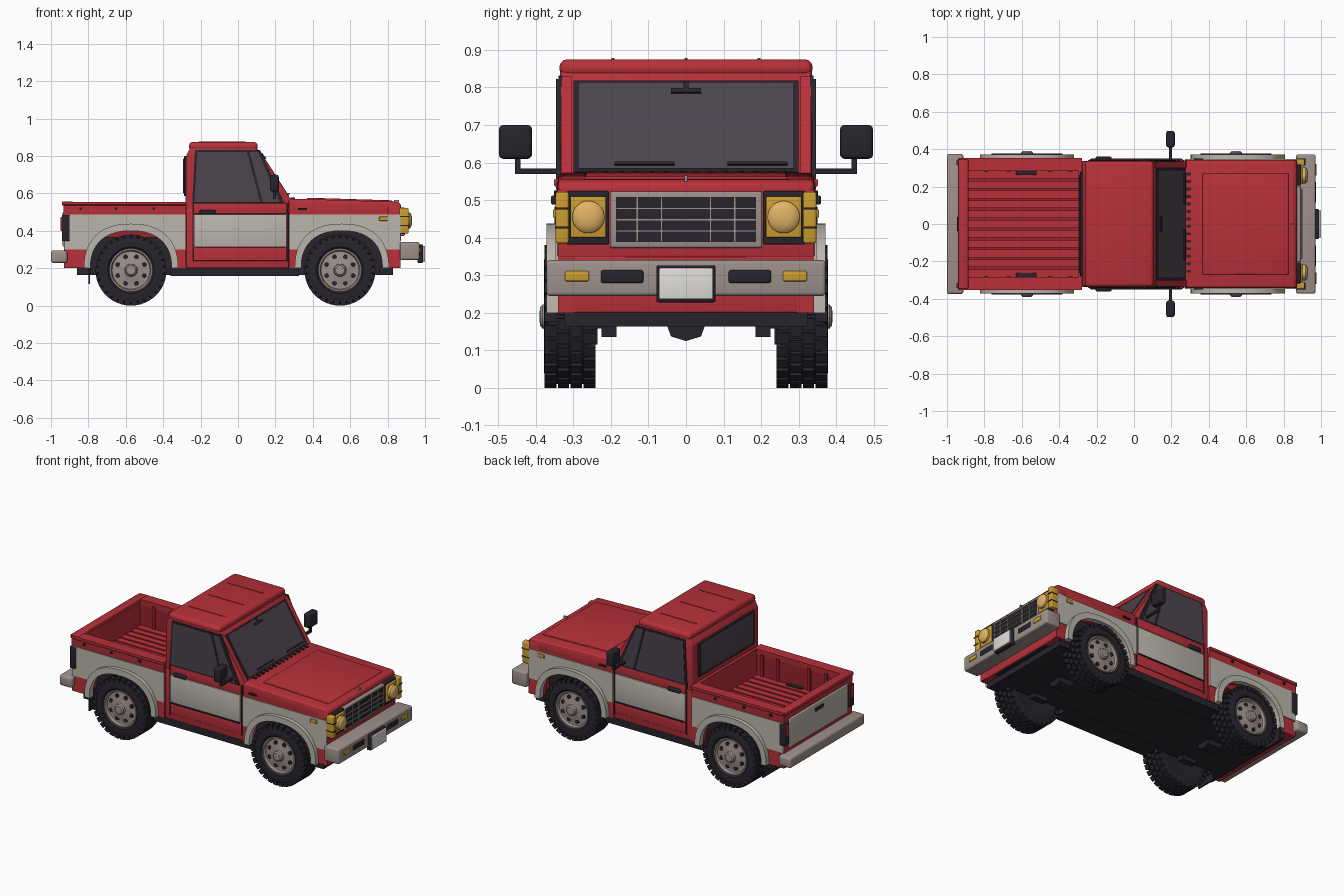
import bpy, bmesh, math
from mathutils import Matrix, Vector

if "Cube" in bpy.data.objects:
    bpy.data.objects.remove(bpy.data.objects["Cube"])

def mat(name, r, g, b):
    m = bpy.data.materials.new(name)
    m.diffuse_color = (r, g, b, 1)
    m.use_nodes = True
    m.node_tree.nodes["Principled BSDF"].inputs["Base Color"].default_value = m.diffuse_color
    return m

RED = mat("red paint", .48, .03, .042)
DRED = mat("bed red", .30, .018, .025)
GREY = mat("light grey", .50, .47, .42)
METAL = mat("warm metal", .34, .28, .26)
DARK = mat("dark", .02, .018, .025)
GLASS = mat("glass", .075, .058, .075)
AMBER = mat("amber", .60, .34, .03)
LENS = mat("lens", .75, .45, .13)
WHITE = mat("plate white", .75, .73, .70)

def finish(bm, name, m, mirror=False):
    if mirror:  # copy across the y = 0 plane
        new = bmesh.ops.duplicate(bm, geom=bm.verts[:] + bm.edges[:] + bm.faces[:])["geom"]
        for v in new:
            if isinstance(v, bmesh.types.BMVert):
                v.co.y = -v.co.y
    bmesh.ops.recalc_face_normals(bm, faces=bm.faces[:])
    me = bpy.data.meshes.new(name)
    bm.to_mesh(me)
    bm.free()
    me.polygons.foreach_set("use_smooth", [True] * len(me.polygons))
    me.set_sharp_from_angle(angle=math.radians(35))
    me.materials.append(m)
    ob = bpy.data.objects.new(name, me)
    bpy.context.collection.objects.link(ob)
    return ob

def add_prism(bm, pts, a, b, axis):
    put = {"x": lambda p, d: (d, p[0], p[1]), "y": lambda p, d: (p[0], d, p[1]),
           "z": lambda p, d: (p[0], p[1], d)}[axis]
    lo = [bm.verts.new(put(p, a)) for p in pts]
    hi = [bm.verts.new(put(p, b)) for p in pts]
    bm.faces.new(lo)
    bm.faces.new(hi[::-1])
    for i in range(len(pts)):
        j = (i + 1) % len(pts)
        bm.faces.new((lo[i], hi[i], hi[j], lo[j]))

def prism(name, pts, a, b, axis, m, bev=0, mirror=False):
    bm = bmesh.new()
    add_prism(bm, pts, a, b, axis)
    if bev:
        bmesh.ops.recalc_face_normals(bm, faces=bm.faces[:])
        bmesh.ops.bevel(bm, geom=bm.edges[:], offset=bev, segments=3, profile=.5, affect="EDGES")
    return finish(bm, name, m, mirror)

def rect(a, b, c, d):
    return [(a, c), (b, c), (b, d), (a, d)]

def box(name, x0, x1, y0, y1, z0, z1, m, bev=0, mirror=False):
    return prism(name, rect(x0, x1, y0, y1), z0, z1, "z", m, bev, mirror)

def boxes(name, lst, m, mirror=False):
    bm = bmesh.new()
    for x0, x1, y0, y1, z0, z1 in lst:
        add_prism(bm, rect(x0, x1, y0, y1), z0, z1, "z")
    return finish(bm, name, m, mirror)

def lathe(bm, prof, cx, cz, n=40):  # (radius, y) profile about a y axis
    rings = [[bm.verts.new((cx + r * math.cos(k * math.tau / n), y, cz + r * math.sin(k * math.tau / n)))
              for k in range(n)] for r, y in prof]
    for A, B in zip(rings, rings[1:]):
        for k in range(n):
            bm.faces.new((A[k], A[(k + 1) % n], B[(k + 1) % n], B[k]))
    for R in (rings[0], rings[-1]):
        bm.faces.new(R)

def arch(cx, a, h, n=28):  # rounded wheel arch, right to left
    f = lambda v: math.copysign(abs(v) ** .85, v)
    return [(cx + a * f(math.cos(math.pi * i / n)), .2 + h * abs(math.sin(math.pi * i / n)) ** .85)
            for i in range(n + 1)]

def notched(x0, x1, z0, z1, cx):  # side panel with a wheel opening in its lower edge
    p = [q for q in arch(cx, .225, .21) if q[1] > z0 + .003][::-1]
    return [(x0, z0), (p[0][0], z0)] + p + [(p[-1][0], z0), (x1, z0), (x1, z1), (x0, z1)]

FX, RX, WZ = .545, -.572, .19

# Lower body sides, two-tone panels and flares
for end, cx, x0, x1 in (("front", FX + .01, .272, .87), ("rear", RX, -.93, -.278)):
    prism(end + "_side", notched(x0, x1, .2, .5, cx), .295, .341, "y", RED, mirror=True)
    prism(end + "_grey_panel", notched(x0 + .002, x1 - .002, .3, .488, cx), .33, .347, "y", GREY, mirror=True)
    prism(end + "_flare", arch(cx, .252, .238) + arch(cx, .217, .2)[::-1], .335, .371, "y", GREY, mirror=True)
box("engine_bay", .26, .86, -.23, .23, .2, .5, DARK)
box("front_apron", .80, .87, -.341, .341, .2, .36, RED, .006)
box("front_panel", .80, .872, -.343, .343, .345, .53, RED, .008)

# Cab
box("cab_base", -.277, .27, -.338, .338, .2, .52, RED, .008)
prism("cab_upper", [(-.28, .49), (.285, .49), (.275, .57), (.095, .85), (-.252, .85), (-.278, .80)],
      -.335, .335, "y", RED, .01)
box("cab_roof", -.262, .105, -.337, .337, .828, .875, RED, .02)
boxes("roof_ribs", [(-.21, .04, y - .004, y + .004, .873, .878) for y in (-.195, 0, .195)], RED)
box("door_lower", -.238, .262, .33, .344, .24, .32, RED, .004, True)
box("door_grey_panel", -.236, .26, .33, .348, .315, .488, GREY, .004, True)
box("door_upper", -.238, .262, .33, .345, .49, .548, RED, .004, True)
boxes("door_gaps", [(-.244, -.239, .33, .343, .23, .55), (.263, .269, .33, .343, .23, .55),
                    (-.23, .255, .34, .351, .308, .314)], DARK, True)
box("door_handle", -.205, -.12, .34, .36, .488, .512, DARK, .006, True)
prism("side_window_frame", [(-.245, .545), (.25, .545), (.118, .832), (-.23, .832)], .33, .340, "y", DARK, mirror=True)
prism("side_window", [(-.232, .555), (.222, .555), (.108, .822), (-.218, .822)], .33, .343, "y", GLASS, mirror=True)
prism("vent_window_bar", [(.118, .555), (.132, .555), (.062, .822), (.048, .822)], .33, .346, "y", DARK, mirror=True)
box("rear_window_frame", -.288, -.26, -.28, .28, .585, .80, DARK, .004)
box("rear_window", -.293, -.26, -.265, .265, .60, .788, GLASS, .004)

# Windshield, laid on the sloping cab front
P, Q = Vector((.2775, 0, .566)), Vector((.1015, 0, .84))
U = (Q - P).normalized()
N = Vector((U.z, 0, -U.x))
def slope(name, s0, s1, y0, y1, d, m, mirror=False):
    c = [P + U * s + N * h for s, h in ((s0, -.01), (s0, d), (s1, d), (s1, -.01))]
    return prism(name, [(v.x, v.z) for v in c], y0, y1, "y", m, mirror=mirror)
slope("windshield_frame", .008, .298, -.3, .3, .004, DARK)
slope("windshield", .018, .288, -.285, .285, .007, GLASS)
slope("windshield_pillar", .0, .31, .303, .333, .005, RED, True)
slope("mirror_inside", .255, .268, -.04, .04, .014, DARK)
slope("mirror_stem", .265, .29, -.006, .006, .011, DARK)
slope("wiper_left", .026, .034, .11, .27, .016, DARK)
slope("wiper_right", .026, .034, -.19, -.03, .016, DARK)

# Hood
prism("hood", [(.272, .485), (.87, .485), (.873, .54), (.855, .555), (.272, .572)], -.341, .341, "y", RED, .012)
prism("hood_panel", [(.36, .55), (.83, .55), (.822, .563), (.37, .577)], -.27, .27, "y", RED, .004)
boxes("cowl_vents", [(.28, .305, -.26 + .04 * i, -.245 + .04 * i, .56, .578) for i in range(14)], DARK)
box("hood_latch", .32, .37, .335, .35, .512, .522, DARK, mirror=True)
box("hood_ornament", .835, .86, -.004, .004, .55, .566, METAL)
box("side_marker", .755, .80, .34, .354, .453, .476, AMBER, .004, True)

# Grille and headlamps
box("grille_frame", .86, .892, -.203, .203, .373, .523, METAL, .006)
box("grille_back", .87, .895, -.187, .187, .388, .508, DARK)
boxes("grille_bars", [(.88, .902, -.187, .187, z - .003, z + .003) for z in (.418, .448, .478)] +
      [(.88, .902, y - .003, y + .003, .388, .508) for y in (-.13, -.065, .065, .13)], METAL)
box("lamp_housing", .86, .892, .205, .318, .382, .524, DARK, .005, True)
box("lamp_bezel", .88, .902, .213, .308, .40, .51, AMBER, .005, True)
box("corner_lamp", .862, .912, .312, .347, .385, .522, AMBER, .006, True)
boxes("corner_lamp_ribs", [(.865, .916, .314, .349, z, z + .005) for z in (.425, .475)], DARK, True)
bm = bmesh.new()
lathe(bm, [(.043, 0), (.043, .022), (.036, .03), (.02, .035), (.004, .036)], 0, 0, 28)
bmesh.ops.transform(bm, matrix=Matrix.Translation((.895, .26, .455)) @ Matrix.Rotation(-math.pi / 2, 4, "Z"), verts=bm.verts[:])
finish(bm, "headlamp", LENS, True)

# Bumpers and number plate
box("front_bumper", .866, .97, -.372, .372, .245, .34, METAL, .01)
box("bumper_slot", .95, .974, .113, .227, .279, .314, DARK, .006, True)
box("bumper_lamp", .95, .976, .258, .322, .284, .311, AMBER, .004, True)
box("plate_frame", .96, .99, -.079, .079, .228, .326, DARK, .006)
box("number_plate", .97, 1.0, -.072, .072, .236, .319, WHITE, .004)
box("rear_bumper", -1.0, -.912, -.375, .375, .228, .296, METAL, .014)

# Load bed
box("bed_floor", -.92, -.28, -.3, .3, .365, .38, DRED)
boxes("bed_slats", [(-.885, -.295, -.283 + .0525 * i, -.242 + .0525 * i, .375, .391) for i in range(11)], RED)
box("bed_inner_wall", -.92, -.28, .285, .30, .37, .54, DRED, mirror=True)
boxes("bed_wall_ribs", [(x, x + .02, .277, .29, .385, .53) for x in (-.80, -.68, -.46, -.35)], DRED, True)
prism("bed_rail", [(.287, .485), (.342, .485), (.346, .535), (.352, .54), (.352, .555), (.283, .555)],
      -.932, -.279, "x", RED, mirror=True)
box("bed_front_wall", -.298, -.279, -.34, .34, .2, .555, RED)
box("tailgate", -.93, -.89, -.341, .341, .2, .553, RED, .004)
box("tailgate_lip", -.94, -.885, -.345, .345, .535, .557, RED, .004)
box("tailgate_panel", -.937, -.91, -.298, .298, .315, .50, GREY, .006)
box("tailgate_handle", -.946, -.92, -.04, .04, .452, .472, DARK, .004)
box("tail_lamp_housing", -.942, -.90, .306, .35, .345, .485, DARK, .005, True)
box("tail_lamp", -.948, -.91, .313, .342, .40, .475, RED, .004, True)
box("bed_bracket", -.63, -.52, .262, .285, .38, .40, DARK, .003, True)
boxes("rail_buttons", [(x - .007, x + .007, .34, .352, .512, .526) for x in (-.84, -.65, -.45)], DARK, True)

# Chassis
box("chassis", -.86, .83, -.235, .235, .163, .215, DARK)
boxes("chassis_sills", [(-.86, -.785, .2, .325, .163, .21), (-.36, .325, .2, .335, .158, .205),
                        (.755, .83, .2, .325, .163, .21)], DARK, True)
box("rear_underfloor", -.86, -.28, -.235, .235, .21, .37, DARK)
box("mud_flap", -.80, -.79, .235, .365, .115, .24, DARK, mirror=True)
boxes("spring_mounts", [(x - .05, x + .05, .185, .225, .135, .17) for x in (FX, RX)], DARK, True)
for end, cx in (("front", FX), ("rear", RX)):
    prism(end + "_differential", [(-.052, .17), (-.04, .137), (0, .125), (.04, .137), (.052, .17)],
          cx - .05, cx + .05, "x", DARK)
    bm = bmesh.new()
    lathe(bm, [(.025, -.3), (.025, .3)], cx, WZ, 16)
    finish(bm, end + "_axle", DARK)

# Wheels
for end, cx in (("front", FX), ("rear", RX)):
    bm = bmesh.new()
    lathe(bm, [(.11, .25), (.15, .241), (.172, .248), (.18, .262), (.18, .358), (.172, .371), (.15, .378),
               (.125, .376), (.114, .366), (.11, .345)], cx, WZ, 48)
    finish(bm, end + "_tyres", DARK, True)
    bm = bmesh.new()
    n = 30
    for k in range(n):
        for c, (y0, y1) in enumerate(((.241, .273), (.277, .307), (.311, .341), (.345, .377))):
            tmp = len(bm.verts)
            low = .165 if c in (0, 3) else .176
            add_prism(bm, [(-.0155, low), (.0155, low), (.0145, .1895), (-.0145, .1895)], y0, y1, "y")
            bm.verts.ensure_lookup_table()
            turn = Matrix.Rotation(math.tau * (k + .5 * (c % 2)) / n, 4, "Y")
            bmesh.ops.transform(bm, matrix=Matrix.Translation((cx, 0, WZ)) @ turn, verts=bm.verts[tmp:])
    finish(bm, end + "_tread", DARK, True)
    bm = bmesh.new()
    lathe(bm, [(.11, .255), (.117, .36), (.115, .37), (.107, .37), (.101, .354), (.088, .352), (.06, .364),
               (.042, .362), (.034, .366), (.032, .382), (.024, .389), (.005, .39)], cx, WZ)
    finish(bm, end + "_rims", METAL, True)
    bm = bmesh.new()
    for k in range(8):
        a = math.tau * (k + .5) / 8
        lathe(bm, [(.013, .345), (.013, .3615)], cx + .076 * math.cos(a), WZ + .076 * math.sin(a), 12)
    finish(bm, end + "_rim_holes", DARK, True)

# Door mirrors
box("mirror_head", .172, .218, .41, .498, .61, .70, DARK, .012, True)
boxes("mirror_arm", [(.188, .202, .33, .455, .57, .584), (.188, .202, .441, .455, .57, .62)], DARK, True)
